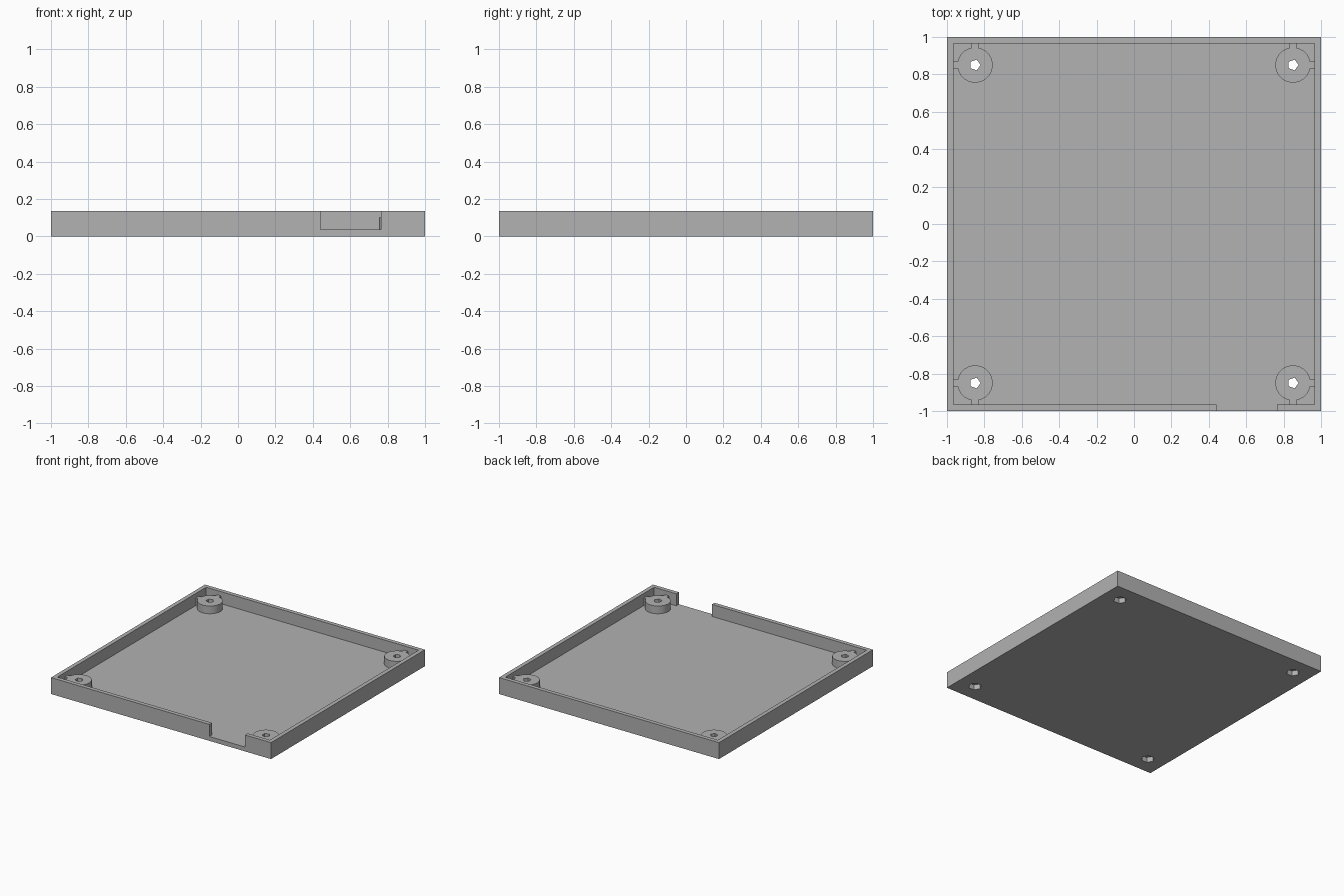
import bpy
import math

cube = bpy.data.objects.get("Cube")
if cube:
    bpy.data.objects.remove(cube, do_unlink=True)

HEIGHT, FLOOR, WALL = 0.135, 0.036, 0.034
POST, POST_R, POST_TOP = 0.85, 0.095, 0.1
INNER = 1 - WALL

grey = bpy.data.materials.new("light grey")
grey.use_nodes = True
colour = (0.445, 0.445, 0.445, 1)
grey.diffuse_color = colour
grey.node_tree.nodes["Principled BSDF"].inputs["Base Color"].default_value = colour


def box(name, x0, x1, y0, y1, z0, z1):
    bpy.ops.mesh.primitive_cube_add(
        size=1, location=((x0 + x1) / 2, (y0 + y1) / 2, (z0 + z1) / 2))
    ob = bpy.context.object
    ob.name = name
    ob.scale = (x1 - x0, y1 - y0, z1 - z0)
    bpy.ops.object.transform_apply(location=True, rotation=False, scale=True)
    ob.data.materials.append(grey)
    return ob


def prism(name, sides, radius, x, y, z0, z1):
    # polygon prism with one corner towards +x
    bpy.ops.mesh.primitive_cylinder_add(
        vertices=sides, radius=radius, depth=z1 - z0,
        location=(x, y, (z0 + z1) / 2), rotation=(0, 0, math.pi / 2))
    ob = bpy.context.object
    ob.name = name
    bpy.ops.object.transform_apply(location=True, rotation=True, scale=True)
    for v in ob.data.vertices:
        v.co.x, v.co.y = x - (v.co.x - x), y - (v.co.y - y)
    ob.data.materials.append(grey)
    return ob


def combine(body, tool, operation):
    mod = body.modifiers.new(tool.name, 'BOOLEAN')
    mod.operation = operation
    mod.solver = 'EXACT'
    mod.object = tool
    bpy.context.view_layer.objects.active = body
    bpy.ops.object.modifier_apply(modifier=mod.name)
    bpy.data.objects.remove(tool, do_unlink=True)


# Open tray with a notch in the front wall
tray = box("tray", -1, 1, -1, 1, 0, HEIGHT)
combine(tray, box("cavity", -INNER, INNER, -INNER, INNER, FLOOR, 1), 'DIFFERENCE')
combine(tray, box("front_notch", 0.44, 0.765, -1.1, -0.95, FLOOR, 1), 'DIFFERENCE')

# Corner posts, each tied to both nearby walls by a short rib
RIB = 0.018
BASE = FLOOR / 2
IN_WALL = 1 - WALL / 2
corners = [(sx, sy) for sx in (-1, 1) for sy in (-1, 1)]
for sx, sy in corners:
    x, y = sx * POST, sy * POST
    xs = sorted((x, sx * IN_WALL))
    ys = sorted((y, sy * IN_WALL))
    post = prism("post", 20, POST_R, x, y, BASE, POST_TOP)
    combine(post, box("side_rib", *xs, y - RIB, y + RIB, BASE, POST_TOP), 'UNION')
    combine(post, box("end_rib", x - RIB, x + RIB, *ys, BASE, POST_TOP), 'UNION')
    combine(tray, post, 'UNION')

# Screw holes with six-sided pockets underneath
for sx, sy in corners:
    x, y = sx * POST, sy * POST
    combine(tray, prism("screw_hole", 5, 0.03, x, y, -0.1, 0.3), 'DIFFERENCE')
    combine(tray, prism("nut_pocket", 6, 0.05, x, y, -0.1, 0.042), 'DIFFERENCE')

# Round the post sides visually while keeping corners crisp
bpy.ops.object.select_all(action='DESELECT')
tray.select_set(True)
bpy.context.view_layer.objects.active = tray
bpy.ops.object.shade_smooth_by_angle(angle=math.radians(30))
